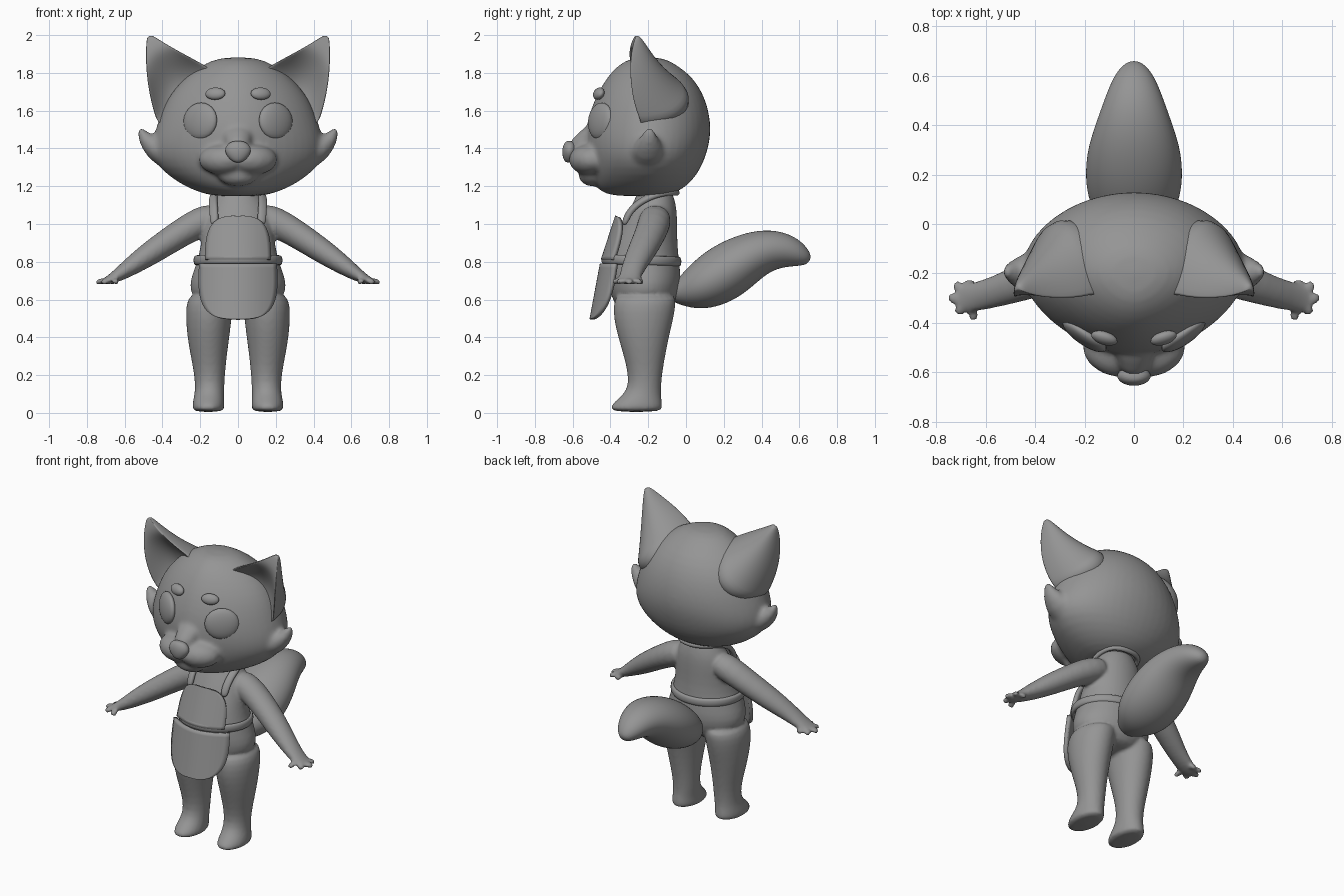
import bpy, bmesh, math
from mathutils import Vector as V, Matrix

if "Cube" in bpy.data.objects:
    bpy.data.objects.remove(bpy.data.objects["Cube"])

grey = bpy.data.materials.new("grey")
grey.diffuse_color = (0.3, 0.3, 0.3, 1)
grey.use_nodes = True
grey.node_tree.nodes["Principled BSDF"].inputs["Base Color"].default_value = grey.diffuse_color


def finish(name, bm, subsurf=0, voxel=0, smooth=0, thick=0):
    bmesh.ops.recalc_face_normals(bm, faces=bm.faces)
    for f in bm.faces:
        f.smooth = True
    me = bpy.data.meshes.new(name)
    bm.to_mesh(me)
    bm.free()
    me.materials.append(grey)
    ob = bpy.data.objects.new(name, me)
    bpy.context.collection.objects.link(ob)
    if thick:
        m = ob.modifiers.new("thickness", 'SOLIDIFY')
        m.thickness, m.offset = thick, 0
    if subsurf:
        m = ob.modifiers.new("round", 'SUBSURF')
        m.levels = m.render_levels = subsurf
    if voxel:
        m = ob.modifiers.new("blend", 'REMESH')
        m.mode, m.voxel_size, m.use_smooth_shade = 'VOXEL', voxel, True
    if smooth:
        m = ob.modifiers.new("relax", 'SMOOTH')
        m.factor, m.iterations = 0.5, smooth
    return ob


def loft(bm, rings, closed=False):
    vs = [[bm.verts.new(p) for p in r] for r in rings]
    n = len(vs[0])
    pairs = list(zip(vs, vs[1:])) + ([(vs[-1], vs[0])] if closed else [])
    for a, b in pairs:
        for i in range(n):
            j = (i + 1) % n
            bm.faces.new((a[i], a[j], b[j], b[i]))
    if not closed:
        bm.faces.new(vs[0])
        bm.faces.new(vs[-1])


def ring(z, w, yf, yb, cx=0, cy=None, pf=2.0, n=24):
    """Horizontal section with its own front and back depth."""
    cy = (yf + yb) / 2 if cy is None else cy
    pts = []
    for i in range(n):
        a = 2 * math.pi * i / n
        c, s = math.cos(a), math.sin(a)
        p = pf if s < 0 else 2.0
        k = (abs(c) ** p + abs(s) ** p) ** (-1 / p)
        pts.append(V((cx + w * c * k, cy + s * k * (cy - yf if s < 0 else yb - cy), z)))
    return pts


def tube(bm, stations, side, flip=1, n=12):
    """Stations are x, y, z, radius along side, radius across."""
    ps = [V(s[:3]) for s in stations]
    rings = []
    for i, s in enumerate(stations):
        t = (ps[min(i + 1, len(ps) - 1)] - ps[max(i - 1, 0)]).normalized()
        u = V(side)
        u = (u - t * u.dot(t)).normalized()
        v = t.cross(u)
        r = []
        for k in range(n):
            a = 2 * math.pi * k / n
            p = ps[i] + u * s[3] * math.cos(a) + v * s[4] * math.sin(a)
            r.append(V((p.x * flip, p.y, p.z)))
        rings.append(r)
    loft(bm, rings)


def ball(bm, c, r, turn=0, tilt=0, seg=24):
    m = (Matrix.Translation(c) @ Matrix.Rotation(turn, 4, 'Z') @ Matrix.Rotation(tilt, 4, 'X')
         @ Matrix.Diagonal((*r, 1)))
    bmesh.ops.create_uvsphere(bm, u_segments=seg, v_segments=seg // 2, radius=1, matrix=m)


# Head with muzzle and cheek tufts blended together
bm = bmesh.new()
loft(bm, [ring(*r, cy=-0.2, pf=1.65) for r in (
    (1.145, .12, -.38, -.12), (1.17, .22, -.46, -.04), (1.22, .325, -.5, .03),
    (1.3, .43, -.52, .085), (1.38, .465, -.535, .115), (1.46, .455, -.54, .133),
    (1.54, .43, -.53, .133), (1.62, .4, -.505, .118), (1.7, .355, -.47, .088),
    (1.78, .28, -.42, .035), (1.845, .19, -.36, -.05), (1.885, .09, -.28, -.13))])
tube(bm, [(0, -.42, 1.52, .1, .06), (0, -.53, 1.45, .08, .06), (0, -.61, 1.375, .05, .05)], (1, 0, 0))
ball(bm, (0, -.5, 1.26), (.11, .07, .06))
for s in (-1, 1):
    ball(bm, (s * .085, -.52, 1.34), (.13, .095, .08), s * .4)
    tube(bm, [(.34, -.2, 1.36, .12, .1), (.44, -.2, 1.4, .09, .07),
              (.495, -.195, 1.45, .05, .04), (.525, -.19, 1.515, .014, .014)], (0, 1, 0), s)
finish("head", bm, 1, 0.014, 6)

# Ears: rounded backs with cupped fronts
def bez(pts, t):
    a, b, c, d = (V(p) for p in pts)
    u = 1 - t
    return a * u**3 + b * 3 * u * u * t + c * 3 * u * t * t + d * t**3

inner = ((.165, -.285, 1.835), (.25, -.31, 1.885), (.35, -.3, 1.93), (.455, -.262, 2.0))
outer = ((.425, -.235, 1.53), (.475, -.3, 1.66), (.5, -.31, 1.84), (.482, -.258, 1.995))
for s, name in ((-1, "ear_right"), (1, "ear_left")):
    bm = bmesh.new()
    rings = []
    for k in range(-1, 11):
        t = max(k, 0) / 10
        a, b = bez(inner, t), bez(outer, t)
        mid, half = (a + b) / 2, (b - a) / 2
        back = .27 * (1 - t) ** .85 + .012
        cup = .11 * math.sin(math.pi * min(t + .25, 1)) * (1 - t) ** .4
        off = V((-.1, 0, -.06)) if k < 0 else V()
        r = []
        for i in range(24):
            g = 2 * math.pi * i / 24
            sn = math.sin(g)
            y = back * sn if sn >= 0 else min(cup, back * .5) * sn * sn - .008
            p = mid + half * math.cos(g) + V((0, y, 0)) + off
            r.append(V((p.x * s, p.y, p.z)))
        rings.append(r)
    loft(bm, rings)
    finish(name, bm, 1)

# Eyes, brows and nose
for s, side in ((-1, "right"), (1, "left")):
    bm = bmesh.new()
    ball(bm, (s * .2, -.453, 1.545), (.105, .035, .098), s * .6, -.1)
    finish("eye_" + side, bm)
    bm = bmesh.new()
    ball(bm, (s * .12, -.462, 1.69), (.055, .025, .034), s * .3, -.45)
    finish("brow_" + side, bm)
bm = bmesh.new()
tube(bm, [(0, -.615, 1.325, .02, .02), (0, -.618, 1.345, .048, .034), (0, -.616, 1.385, .075, .042),
          (0, -.613, 1.42, .062, .036), (0, -.61, 1.44, .03, .02)], (1, 0, 0), n=16)
finish("nose", bm, 2)

# Body: torso, legs, arms and hands blended together
bm = bmesh.new()
loft(bm, [ring(*r) for r in (
    (.53, .12, -.33, -.1), (.58, .22, -.385, -.055), (.65, .262, -.405, -.03),
    (.72, .25, -.415, -.025), (.8, .218, -.415, -.035), (.9, .195, -.39, -.045),
    (1.0, .185, -.34, -.045), (1.08, .165, -.3, -.048), (1.13, .13, -.27, -.06),
    (1.2, .1, -.25, -.08))])
legs = ((.64, .13, .12, -.37, -.05), (.58, .15, .126, -.385, -.052), (.5, .155, .122, -.385, -.065),
        (.4, .157, .112, -.36, -.09), (.3, .155, .096, -.33, -.11), (.2, .15, .081, -.305, -.127),
        (.12, .15, .077, -.31, -.133), (.075, .155, .081, -.36, -.13), (.035, .157, .087, -.405, -.123),
        (.003, .157, .084, -.4, -.125))
arm = [(.1, -.16, 1.05, .08, .07), (.19, -.165, 1.015, .09, .085), (.3, -.185, .955, .085, .075),
       (.45, -.235, .855, .078, .068), (.56, -.275, .78, .064, .052), (.64, -.295, .725, .06, .035),
       (.69, -.303, .7, .06, .022), (.72, -.303, .692, .045, .015)]
fingers = ((.66, -.36, .635, -.385), (.7, -.33, .71, -.37), (.71, -.3, .755, -.302),
           (.7, -.27, .725, -.232), (.67, -.26, .66, -.222))
for s in (-1, 1):
    loft(bm, [ring(z, w, f, b, cx * s) for z, cx, w, f, b in legs])
    tube(bm, arm, (0, 1, 0), s, 16)
    for x0, y0, x1, y1 in fingers:
        d = V((y0 - y1, x1 - x0, 0))
        tube(bm, [(x0, y0, .702, .028, .018), ((x0 + x1) / 2, (y0 + y1) / 2, .696, .026, .018),
                  (x1, y1, .688, .018, .012)], d, s, 8)
finish("body", bm, 1, 0.011, 4)

# Bushy tail
bm = bmesh.new()
tube(bm, [(0, -.09, .635, .05, .04), (0, -.03, .64, .1, .075), (0, .04, .655, .16, .115),
          (0, .12, .69, .192, .142), (0, .21, .745, .2, .152), (0, .3, .805, .19, .14),
          (0, .39, .85, .162, .122), (0, .48, .866, .13, .105), (0, .56, .853, .1, .083),
          (0, .62, .826, .067, .054), (0, .655, .805, .025, .022)], (1, 0, 0), n=20)
finish("tail", bm, 2)

# Waist belt
bm = bmesh.new()
def band(g, grow):
    return ring(0, .222 + grow, -.435 - grow, -.038 + grow, n=32)
loft(bm, [list(q) for q in zip(*[[V((p.x, p.y, z - p.y * .03)) for p in band(0, g)]
     for z, g in ((.773, -.012), (.773, .012), (.8, .016), (.828, .012), (.828, -.012))])], True)
finish("belt", bm, 1)

# Apron panels: curved sheets with rounded ends
def panel(name, z0, z1, y0, y1, w0, w1, curve, power):
    bm = bmesh.new()
    rows, cols = 20, 16
    grid = []
    for i in range(rows + 1):
        t = math.sin(math.pi / 2 * i / rows)
        w = (w0 + (w1 - w0) * t) * max(1 - t ** power, .002) ** (1 / power)
        row = []
        for j in range(cols + 1):
            x = w * (2 * j / cols - 1)
            row.append(bm.verts.new((x, y0 + (y1 - y0) * t + curve * x * x, z0 + (z1 - z0) * t)))
        grid.append(row)
    for a, b in zip(grid, grid[1:]):
        for j in range(cols):
            bm.faces.new((a[j], a[j + 1], b[j + 1], b[j]))
    finish(name, bm, thick=.022)

panel("apron_skirt", .79, .495, -.445, -.5, .2, .215, 1.9, 3.2)
panel("apron_bib", .81, 1.04, -.44, -.365, .17, .165, 2.0, 3.2)

# Shoulder straps meeting behind the neck
half = [(.125, -.33, .99), (.127, -.305, 1.06), (.132, -.25, 1.115), (.13, -.17, 1.155),
        (.11, -.095, 1.172), (.06, -.06, 1.172)]
path = half + [(0, -.052, 1.17)] + [(-x, y, z) for x, y, z in reversed(half)]
bm = bmesh.new()
rings = []
for i, p in enumerate(path):
    t = (V(path[min(i + 1, len(path) - 1)]) - V(path[max(i - 1, 0)])).normalized()
    out = V((p[0] * .5, (p[1] + .17) * .9, .12)).normalized()
    out = (out - t * out.dot(t)).normalized()
    wide = t.cross(out)
    rings.append([V(p) + wide * a * .024 + out * b * .014
                  for a, b in ((1, 1), (0, 1.2), (-1, 1), (-1, -1), (0, -1), (1, -1))])
loft(bm, rings)
finish("neck_strap", bm, 2)
